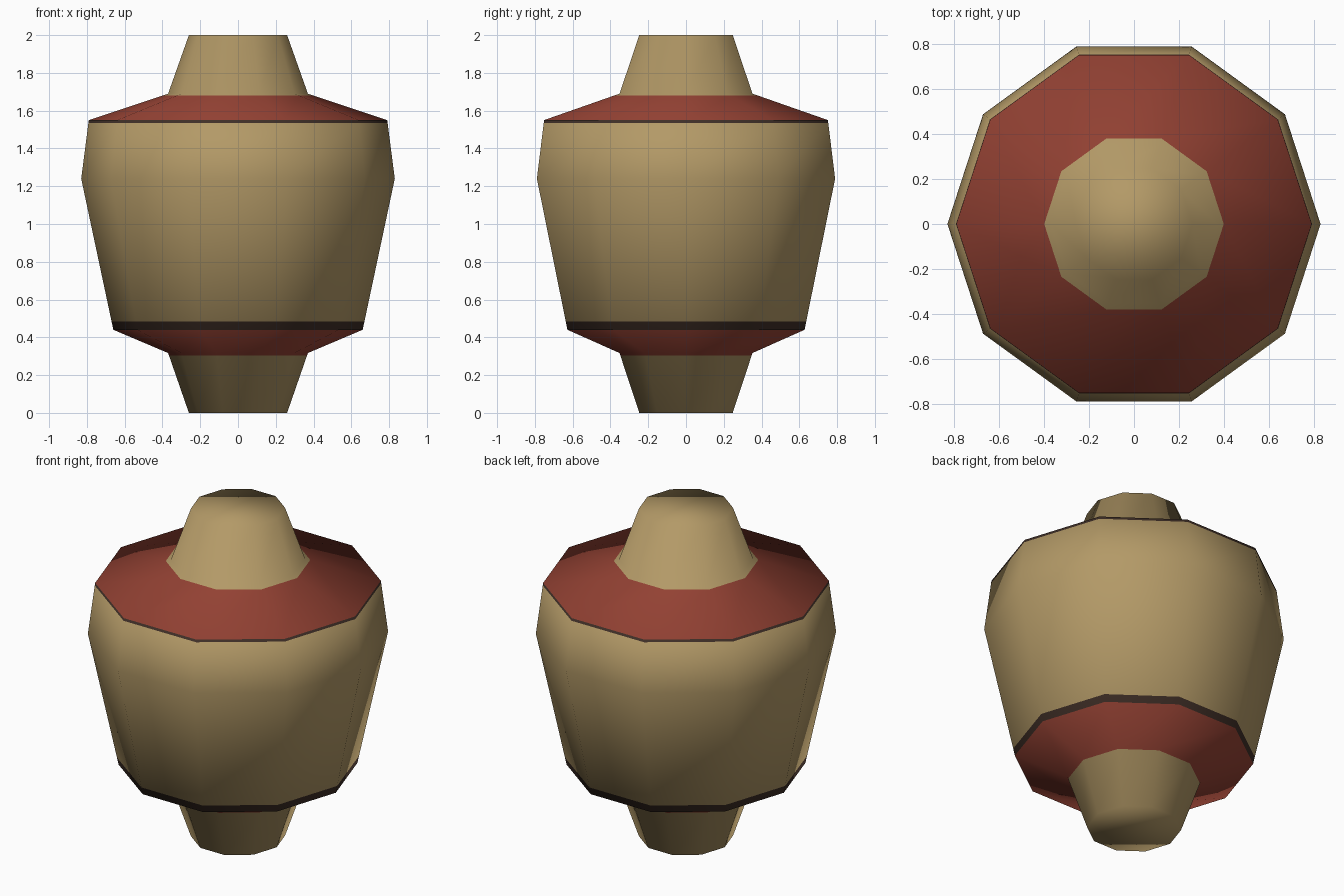
import bpy
import math
from mathutils import Vector

cube = bpy.data.objects.get("Cube")
if cube:
    bpy.data.objects.remove(cube, do_unlink=True)

SIDES = 10


def make_material(name, colour):
    mat = bpy.data.materials.new(name)
    mat.use_nodes = True
    mat.diffuse_color = (*colour, 1)
    mat.node_tree.nodes["Principled BSDF"].inputs["Base Color"].default_value = (*colour, 1)
    return mat


def lathe(name, profile):
    """Closed ten-sided body of revolution, bottom ring first."""
    verts = [(r * math.cos(math.tau * k / SIDES), r * math.sin(math.tau * k / SIDES), z)
             for r, z in profile for k in range(SIDES)]
    faces = [(i * SIDES + k, i * SIDES + (k + 1) % SIDES,
              (i + 1) * SIDES + (k + 1) % SIDES, (i + 1) * SIDES + k)
             for i in range(len(profile) - 1) for k in range(SIDES)]
    top = (len(profile) - 1) * SIDES
    faces.append(tuple(reversed(range(SIDES))))
    faces.append(tuple(range(top, top + SIDES)))
    mesh = bpy.data.meshes.new(name)
    mesh.from_pydata(verts, [], faces)
    mesh.update()
    return mesh


# Main silhouette: lower neck, body, shoulder, upper neck
outline = [Vector(p) for p in ((0.26, 0), (0.37, 0.317), (0.66, 0.44), (0.83, 1.24),
                               (0.79, 1.55), (0.37, 1.69), (0.26, 2))]

# Smooth normals of the plain silhouette, one per ring
plain = lathe("plain_outline", outline)
ring_normals = [plain.vertex_normals[i * SIDES].vector.copy() for i in range(len(outline))]
bpy.data.meshes.remove(plain)

# Colour of each silhouette band, and the paint edges: segment -> (fraction, colour above)
TAN, RED, DARK = range(3)
bands = [TAN, RED, DARK, TAN, RED, TAN]
paint_edges = {0: (0.96, RED), 2: (0.055, TAN), 3: (0.95, DARK), 4: (0.93, TAN)}

profile, normals, colours = [], [], []
for i, colour in enumerate(bands):
    profile.append(outline[i])
    normals.append(ring_normals[i])
    colours.append(colour)
    if i in paint_edges:
        t, above = paint_edges[i]
        profile.append(outline[i].lerp(outline[i + 1], t))
        normals.append(ring_normals[i].lerp(ring_normals[i + 1], t).normalized())
        colours.append(above)
profile.append(outline[-1])
normals.append(ring_normals[-1])

# Painted vessel
mesh = lathe("vessel", profile)
for mat in (make_material("tan clay", (0.45, 0.32, 0.135)),
            make_material("brick red", (0.29, 0.053, 0.033)),
            make_material("dark brown", (0.05, 0.028, 0.02))):
    mesh.materials.append(mat)
for poly in mesh.polygons:
    poly.use_smooth = True
    band = poly.index // SIDES
    poly.material_index = colours[band] if band < len(colours) else TAN

# Keep the shading continuous across the paint edges
turned = []
for n in normals:
    for k in range(SIDES):
        a = math.tau * k / SIDES
        turned.append((n.x * math.cos(a), n.x * math.sin(a), n.z))
mesh.normals_split_custom_set_from_vertices(turned)

vessel = bpy.data.objects.new("vessel", mesh)
bpy.context.collection.objects.link(vessel)
